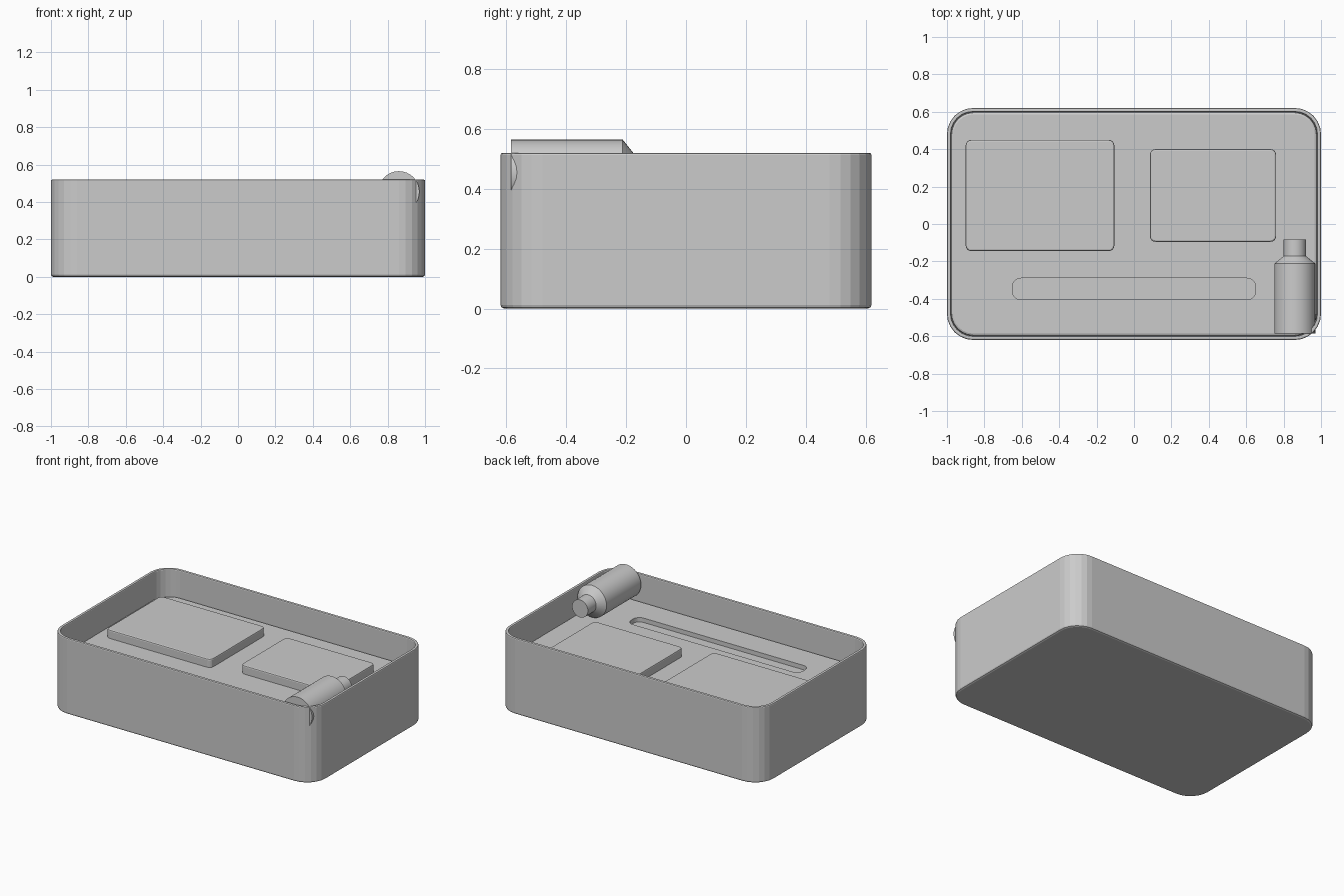
import bpy, bmesh, math

if "Cube" in bpy.data.objects:
    bpy.data.objects.remove(bpy.data.objects["Cube"])


def rounded_rect(x0, x1, y0, y1, r, seg):
    """Corner-rounded rectangle as a counter-clockwise list of points."""
    pts = []
    corners = [(x1 - r, y1 - r), (x0 + r, y1 - r), (x0 + r, y0 + r), (x1 - r, y0 + r)]
    for i, (cx, cy) in enumerate(corners):
        for k in range(seg + 1):
            a = math.pi / 2 * (i + k / seg)
            pts.append((cx + r * math.cos(a), cy + r * math.sin(a)))
    return pts


def stack(name, rect, r, levels, seg=6):
    """Solid from rounded-rectangle loops; levels are (inset, z)."""
    x0, x1, y0, y1 = rect
    bm = bmesh.new()
    loops = []
    for d, z in levels:
        pts = rounded_rect(x0 + d, x1 - d, y0 + d, y1 - d, r - d, seg)
        loops.append([bm.verts.new((x, y, z)) for x, y in pts])
    n = len(loops[0])
    for a, b in zip(loops, loops[1:]):
        for i in range(n):
            j = (i + 1) % n
            bm.faces.new((a[i], a[j], b[j], b[i]))
    bm.faces.new(loops[0][::-1])
    bm.faces.new(loops[-1])
    return finish(name, bm)


def finish(name, bm):
    bmesh.ops.recalc_face_normals(bm, faces=bm.faces)
    me = bpy.data.meshes.new(name)
    bm.to_mesh(me)
    bm.free()
    ob = bpy.data.objects.new(name, me)
    bpy.context.collection.objects.link(ob)
    return ob


def lathe_y(name, profile, cx, cz, seg=32):
    """Capped solid of revolution about a y-parallel axis; profile is (y, radius)."""
    bm = bmesh.new()
    rings = []
    for y, r in profile:
        rings.append([bm.verts.new((cx + r * math.cos(2 * math.pi * i / seg), y,
                                    cz + r * math.sin(2 * math.pi * i / seg)))
                      for i in range(seg)])
    for a, b in zip(rings, rings[1:]):
        for i in range(seg):
            j = (i + 1) % seg
            bm.faces.new((a[i], a[j], b[j], b[i]))
    bm.faces.new(rings[0])
    bm.faces.new(rings[-1][::-1])
    return finish(name, bm)


FLOOR = 0.335

# Open box: outer wall, rim, inner wall and closed base
stack("box_shell", (-1, 1, -0.62, 0.62), 0.14,
      [(0.012, 0), (0.003, 0.004), (0, 0.012), (0, 0.513), (0.002, 0.518), (0.007, 0.52),
       (0.015, 0.52), (0.019, 0.518), (0.021, 0.513), (0.021, 0.3)])

# Insert panel with a long slot
panel = stack("insert_panel", (-0.978, 0.978, -0.598, 0.598), 0.12,
              [(0, 0.301), (0, FLOOR - 0.012), (0.003, FLOOR - 0.004), (0.012, FLOOR)])
slot = stack("slot_cutter", (-0.65, 0.65, -0.405, -0.29), 0.045,
             [(0, FLOOR - 0.03), (0, FLOOR + 0.05)])
slot.hide_render = True
slot.hide_viewport = True
cut = panel.modifiers.new("slot", 'BOOLEAN')
cut.operation = 'DIFFERENCE'
cut.solver = 'EXACT'
cut.object = slot

# Raised pads
for name, rect in (("large_pad", (-0.90, -0.105, -0.145, 0.45)),
                   ("small_pad", (0.085, 0.76, -0.095, 0.40))):
    stack(name, rect, 0.03, [(0, FLOOR - 0.01), (0, 0.384), (0.002, 0.39), (0.008, 0.393)], 4)

# Bottle lying in the corner
bottle = lathe_y("bottle", [(-0.585, 0.11), (-0.212, 0.11), (-0.172, 0.06), (-0.082, 0.06)],
                 0.86, 0.455)

# Smooth shading on the bottle with sharp rims
bpy.ops.object.select_all(action='DESELECT')
bottle.select_set(True)
bpy.context.view_layer.objects.active = bottle
bpy.ops.object.shade_smooth_by_angle(angle=math.radians(30))
